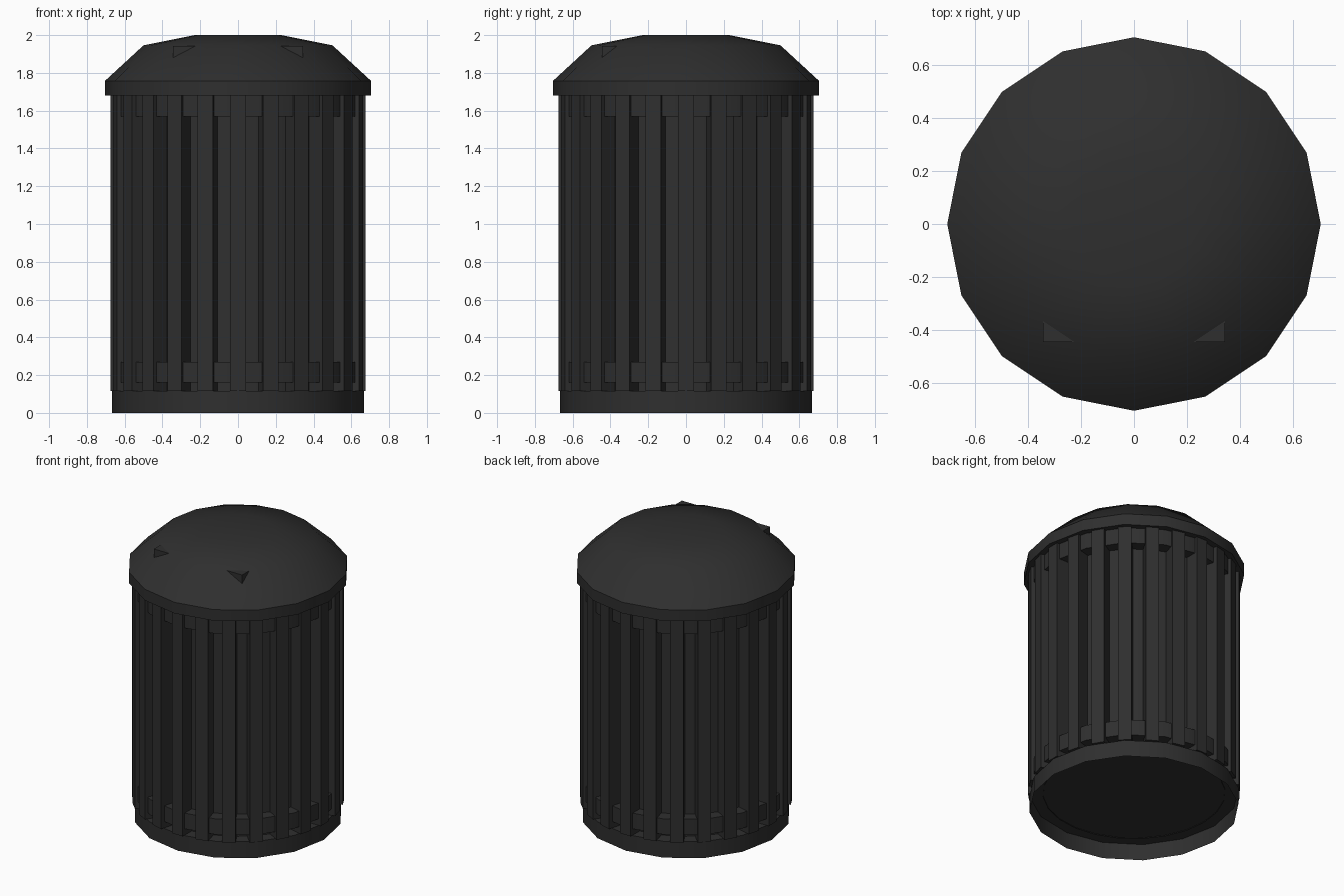
import bpy
import bmesh
from math import cos, sin, tau, radians

cube = bpy.data.objects.get("Cube")
if cube:
    bpy.data.objects.remove(cube, do_unlink=True)

# Single charcoal paint
COLOR = (0.028, 0.028, 0.028, 1)
paint = bpy.data.materials.new("charcoal")
paint.use_nodes = True
paint.diffuse_color = COLOR
bsdf = next(n for n in paint.node_tree.nodes if n.type == 'BSDF_PRINCIPLED')
bsdf.inputs["Base Color"].default_value = COLOR
bsdf.inputs["Roughness"].default_value = 0.8


def finish(name, bm, smooth=True):
    mesh = bpy.data.meshes.new(name)
    bm.to_mesh(mesh)
    bm.free()
    mesh.materials.append(paint)
    obj = bpy.data.objects.new(name, mesh)
    bpy.context.collection.objects.link(obj)
    if smooth:
        bpy.ops.object.select_all(action='DESELECT')
        obj.select_set(True)
        bpy.context.view_layer.objects.active = obj
        bpy.ops.object.shade_smooth_by_angle(angle=radians(40))
    return obj


def turned(name, profile, sides=16, cap_bottom=False, cap_top=False, closed=False):
    """Revolve (radius, z) points, listed bottom to top on the outside."""
    bm = bmesh.new()
    rings = [[bm.verts.new((r * cos(tau * i / sides), r * sin(tau * i / sides), z))
              for i in range(sides)] for r, z in profile]
    pairs = list(zip(rings, rings[1:]))
    if closed:
        pairs.append((rings[-1], rings[0]))
    for low, high in pairs:
        for i in range(sides):
            j = (i + 1) % sides
            bm.faces.new((low[i], low[j], high[j], high[i]))
    if cap_bottom:
        bm.faces.new(rings[0][::-1])
    if cap_top:
        bm.faces.new(rings[-1])
    return finish(name, bm)


def box(name, low, high, angle=0):
    bm = bmesh.new()
    bmesh.ops.create_cube(bm, size=1)
    for v in bm.verts:
        v.co = [(a + b) / 2 + c * (b - a) for a, b, c in zip(low, high, v.co)]
    obj = finish(name, bm, smooth=False)
    obj.rotation_euler.z = angle
    return obj


# Base skirt, open underneath, with the floor at its top
turned("base", [(0.667, 0), (0.667, 0.115)], cap_top=True)

# Inner bucket seen between the slats
turned("liner", [(0.58, 0.11), (0.58, 1.69)], sides=24)

# Hoops that tie the slats together
for name, z in (("lower_hoop", 0.16), ("upper_hoop", 1.57)):
    turned(name, [(0.662, z), (0.662, z + 0.11), (0.57, z + 0.11), (0.57, z)], closed=True)

# Upright slats
SLATS = 24
for i in range(SLATS):
    box(f"slat_{i + 1}", (0.575, -0.0425, 0.115), (0.674, 0.0425, 1.69), tau * i / SLATS)

# Domed lid, and the block inside it whose front corners poke through
turned("lid", [(0.704, 1.68), (0.704, 1.758), (0.5, 1.946), (0.23, 2.0)],
       cap_bottom=True, cap_top=True)
box("lid_block", (-0.343, -0.444, 1.72), (0.343, 0.2, 1.942))
